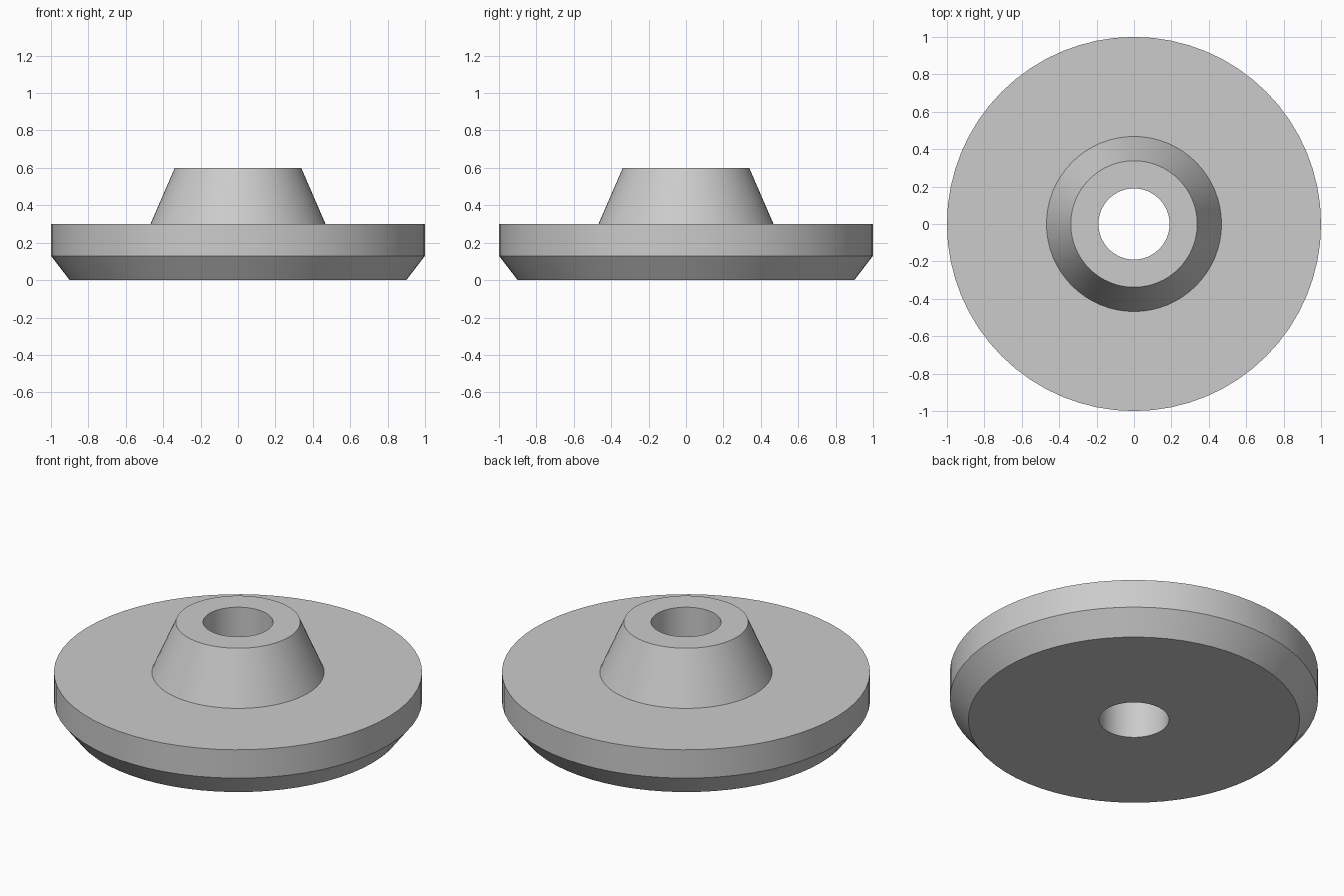
import bpy
import bmesh
import math

cube = bpy.data.objects.get("Cube")
if cube:
    bpy.data.objects.remove(cube, do_unlink=True)

# Plain grey material
grey = bpy.data.materials.new("plain_grey")
grey.use_nodes = True
colour = (0.6, 0.6, 0.6, 1)
grey.diffuse_color = colour
grey.node_tree.nodes["Principled BSDF"].inputs["Base Color"].default_value = colour


def lathe(name, profile, sides):
    """Turn a closed (radius, height) profile around the z axis."""
    bm = bmesh.new()
    rings = []
    for i in range(sides):
        a = 2 * math.pi * i / sides
        rings.append([bm.verts.new((r * math.cos(a), r * math.sin(a), z)) for r, z in profile])
    n = len(profile)
    for i in range(sides):
        here, after = rings[i], rings[(i + 1) % sides]
        for j in range(n):
            k = (j + 1) % n
            bm.faces.new((here[j], after[j], after[k], here[k]))
    bmesh.ops.recalc_face_normals(bm, faces=bm.faces)
    mesh = bpy.data.meshes.new(name)
    bm.to_mesh(mesh)
    bm.free()
    mesh.materials.append(grey)
    obj = bpy.data.objects.new(name, mesh)
    bpy.context.collection.objects.link(obj)
    return obj


# Chamfered disc with a tapered hub and a through bore
profile = [
    (0.19, 0), (0.9, 0), (1, 0.13), (1, 0.3),
    (0.468, 0.3), (0.338, 0.6), (0.19, 0.6),
]
wheel = lathe("flanged_disc_with_hub", profile, 64)

# Smooth round walls, crisp rims
bpy.ops.object.select_all(action="DESELECT")
wheel.select_set(True)
bpy.context.view_layer.objects.active = wheel
bpy.ops.object.shade_smooth_by_angle(angle=math.radians(30))
